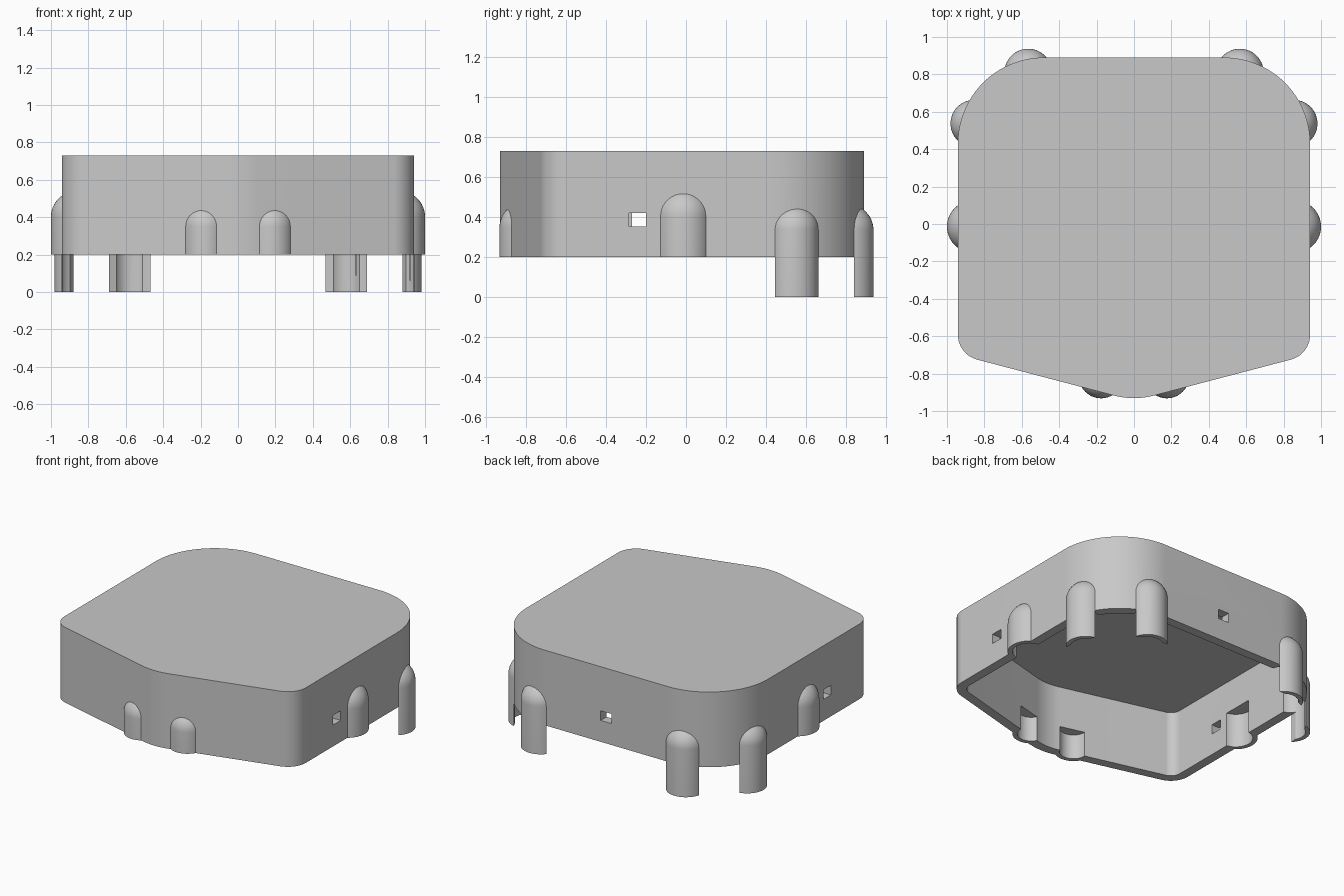
import bpy, bmesh, math
from mathutils import Matrix, Vector

if "Cube" in bpy.data.objects:
    bpy.data.objects.remove(bpy.data.objects["Cube"], do_unlink=True)

BASE, TOP, WALL = 0.2, 0.73, 0.065
BELOW = -0.1  # cutters start under the ground

grey = bpy.data.materials.new("light grey plastic")
grey.use_nodes = True
colour = (0.58, 0.58, 0.58, 1)
grey.diffuse_color = colour
grey.node_tree.nodes["Principled BSDF"].inputs["Base Color"].default_value = colour


def add_object(name, bm):
    bmesh.ops.recalc_face_normals(bm, faces=bm.faces)
    mesh = bpy.data.meshes.new(name)
    bm.to_mesh(mesh)
    bm.free()
    mesh.materials.append(grey)
    obj = bpy.data.objects.new(name, mesh)
    bpy.context.collection.objects.link(obj)
    return obj


# Rounded outline; each corner is a point and a radius, counter-clockwise
CORNERS = [((0, -0.945), 0.42), ((0.942, -0.698), 0.14), ((0.942, 0.89), 0.46),
           ((-0.942, 0.89), 0.46), ((-0.942, -0.698), 0.14)]


def outline(inset):
    points = []
    steps = 24
    for i, (corner, radius) in enumerate(CORNERS):
        here = Vector(corner)
        before = (Vector(CORNERS[i - 1][0]) - here).normalized()
        after = (Vector(CORNERS[(i + 1) % len(CORNERS)][0]) - here).normalized()
        half = before.angle(after) / 2
        centre = here + (before + after).normalized() * radius / math.sin(half)
        turn = math.pi - 2 * half
        start = math.atan2(-before.y, -before.x) - math.pi / 2
        for k in range(steps + 1):
            a = start + turn * k / steps
            points.append(centre + Vector((math.cos(a), math.sin(a))) * (radius - inset))
    return points


def prism(name, points, low, high):
    bm = bmesh.new()
    face = bm.faces.new([bm.verts.new((p.x, p.y, low)) for p in points])
    result = bmesh.ops.extrude_face_region(bm, geom=[face])
    verts = [v for v in result["geom"] if isinstance(v, bmesh.types.BMVert)]
    bmesh.ops.translate(bm, verts=verts, vec=(0, 0, high - low))
    return add_object(name, bm)


def domed_post(name, x, y, radius, low, shoulder):
    # Round post with a domed top, turned from a profile
    bm = bmesh.new()
    profile = [(0, low), (radius, low)]
    profile += [(radius * math.cos(a), shoulder + radius * math.sin(a))
                for a in (math.pi / 2 * k / 12 for k in range(12))]
    profile.append((0, shoulder + radius))
    verts = [bm.verts.new((r, 0, z)) for r, z in profile]
    edges = [bm.edges.new(pair) for pair in zip(verts, verts[1:])]
    bmesh.ops.spin(bm, geom=verts + edges, cent=(0, 0, 0), axis=(0, 0, 1),
                   angle=math.tau, steps=56)
    bmesh.ops.remove_doubles(bm, verts=bm.verts, dist=1e-5)
    bm.transform(Matrix.Translation((x, y, 0)))
    return add_object(name, bm)


def bore(name, x, y, radius, high):
    points = [Vector((x + radius * math.cos(a), y + radius * math.sin(a)))
              for a in (math.tau * k / 48 for k in range(48))]
    return prism(name, points, BELOW, high)


def box(name, centre, size):
    bm = bmesh.new()
    bmesh.ops.create_cube(bm, size=1)
    bm.transform(Matrix.Translation(centre) @ Matrix.Diagonal((*size, 1)))
    return add_object(name, bm)


def combine(target, tool, operation):
    modifier = target.modifiers.new(tool.name, "BOOLEAN")
    modifier.operation = operation
    modifier.solver = "EXACT"
    modifier.object = tool
    tool.hide_render = True
    bpy.context.view_layer.objects.active = target
    bpy.ops.object.modifier_apply(modifier=modifier.name)
    bpy.data.objects.remove(tool, do_unlink=True)


# Body
housing = prism("housing", outline(0), BASE, TOP)

# Posts: name, x, y, radius, bottom, shoulder height, bore height
posts = []
for side in (1, -1):
    posts += [
        ("back_leg", 0.566 * side, 0.81, 0.127, 0, 0.335, 0.36),
        ("side_leg", 0.854 * side, 0.537, 0.127, 0, 0.335, 0.36),
        ("side_bump", 0.86 * side, -0.014, 0.14, BASE, 0.402, 0.44),
        ("front_bump", 0.176 * side, -0.812, 0.12, BASE, 0.35, 0.375),
    ]
for name, x, y, radius, low, shoulder, _ in posts:
    post = domed_post(name, x, y, radius, low, shoulder)
    if low < BASE:
        # Below the body a leg stands only outside the outline
        combine(post, prism("underside", outline(0), BELOW, BASE), "DIFFERENCE")
    combine(housing, post, "UNION")

# Hollow interior and the bores inside the posts
combine(housing, prism("interior", outline(WALL), BELOW, TOP - WALL), "DIFFERENCE")
for name, x, y, radius, _, _, high in posts:
    combine(housing, bore(name + "_bore", x, y, radius - 0.03, high), "DIFFERENCE")

# Small cable slots in both sides and the back
for centre, size in (((0.93, -0.243, 0.385), (0.3, 0.085, 0.068)),
                     ((-0.93, -0.228, 0.385), (0.3, 0.085, 0.068)),
                     ((0, 0.88, 0.385), (0.085, 0.3, 0.068))):
    combine(housing, box("slot", centre, size), "DIFFERENCE")

# Smooth curves, sharp edges
bpy.ops.object.select_all(action="DESELECT")
housing.select_set(True)
bpy.context.view_layer.objects.active = housing
bpy.ops.object.shade_smooth_by_angle(angle=math.radians(30))
